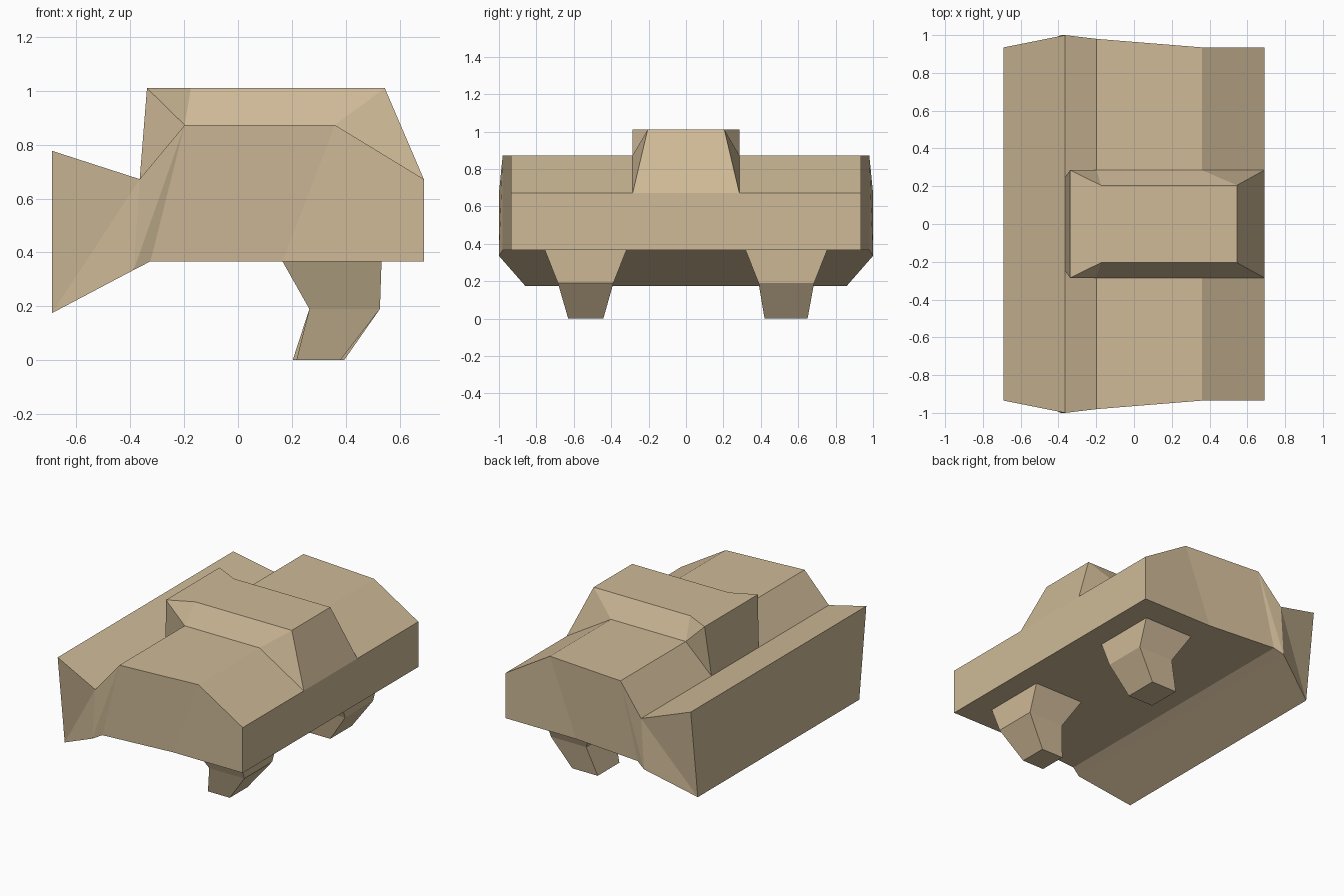
import bpy, bmesh

if "Cube" in bpy.data.objects:
    bpy.data.objects.remove(bpy.data.objects["Cube"])

tan = bpy.data.materials.new("tan")
tan.diffuse_color = (0.62, 0.49, 0.31, 1)
tan.use_nodes = True
tan.node_tree.nodes["Principled BSDF"].inputs["Base Color"].default_value = tan.diffuse_color


def finish(bm, name):
    bmesh.ops.recalc_face_normals(bm, faces=bm.faces)
    me = bpy.data.meshes.new(name)
    bm.to_mesh(me)
    bm.free()
    me.materials.append(tan)
    ob = bpy.data.objects.new(name, me)
    bpy.context.collection.objects.link(ob)
    return ob


def slab(name, outline, caps, open_edges=()):
    """Side outline of (x, z, half width), mirrored across y; caps are the side facets."""
    bm = bmesh.new()
    near, far = [[bm.verts.new((x, s * w, z)) for x, z, w in outline] for s in (-1, 1)]
    n = len(outline)
    for i in range(n):
        if i not in open_edges:
            j = (i + 1) % n
            bm.faces.new((near[i], near[j], far[j], far[i]))
    for cap in caps:
        bm.faces.new([near[i] for i in cap])
        bm.faces.new([far[i] for i in reversed(cap)])
    return finish(bm, name)


def leg(name, levels):
    """Stack of rectangles (z, x0, x1, y0, y1) from top to foot."""
    bm = bmesh.new()
    rings = [[bm.verts.new(p) for p in ((a, c, z), (b, c, z), (b, d, z), (a, d, z))]
             for z, a, b, c, d in levels]
    for r, s in zip(rings, rings[1:]):
        for i in range(4):
            j = (i + 1) % 4
            bm.faces.new((r[i], r[j], s[j], s[i]))
    bm.faces.new(rings[0])
    bm.faces.new(rings[-1])
    return finish(bm, name)


# Wide main body with flared tail
slab("body",
     [(-0.69, 0.175, 0.86), (-0.387, 0.335, 1.0), (-0.325, 0.367, 0.98),
      (0.165, 0.367, 0.935), (0.69, 0.367, 0.935), (0.69, 0.672, 0.935),
      (0.36, 0.873, 0.935), (-0.198, 0.873, 0.98), (-0.365, 0.672, 1.0),
      (-0.69, 0.777, 0.935)],
     [(0, 1, 8), (0, 8, 9), (1, 2, 7), (1, 7, 8), (2, 3, 6, 7), (3, 4, 5, 6)])

# Raised central ridge sitting on the body
slab("top_ridge",
     [(-0.365, 0.672, 0.25), (-0.198, 0.873, 0.285), (0.36, 0.873, 0.285),
      (0.69, 0.672, 0.285), (0.545, 1.01, 0.205), (0.4, 1.01, 0.205),
      (-0.175, 1.01, 0.205), (-0.338, 1.01, 0.285)],
     [(0, 1, 7), (1, 6, 7), (1, 2, 5, 6), (2, 3, 4), (2, 4, 5)],
     open_edges=(0, 1, 2))

# Two bent legs, slightly different at the foot
leg("front_leg", [(0.367, 0.165, 0.533, -0.755, -0.318),
                  (0.19, 0.265, 0.527, -0.685, -0.388),
                  (0, 0.217, 0.38, -0.63, -0.442)])
leg("rear_leg", [(0.367, 0.165, 0.533, 0.318, 0.755),
                 (0.19, 0.265, 0.527, 0.388, 0.685),
                 (0, 0.203, 0.394, 0.42, 0.65)])
